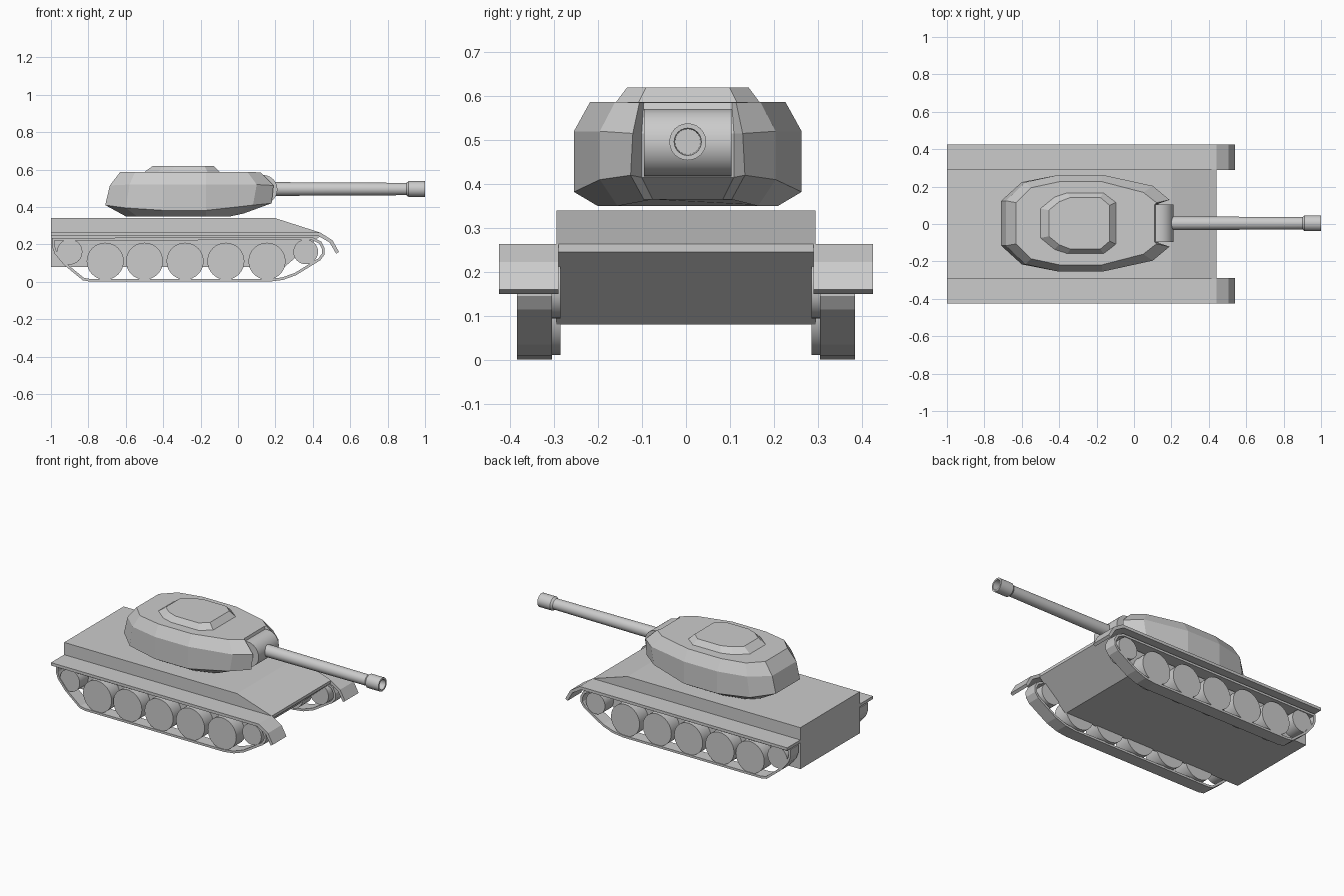
import bpy, bmesh
from math import cos, sin, pi, radians

if "Cube" in bpy.data.objects:
    bpy.data.objects.remove(bpy.data.objects["Cube"])


def add_object(name, bm, smooth=None, recalc=True):
    if recalc:
        bmesh.ops.recalc_face_normals(bm, faces=bm.faces)
    mesh = bpy.data.meshes.new(name)
    bm.to_mesh(mesh)
    bm.free()
    ob = bpy.data.objects.new(name, mesh)
    bpy.context.collection.objects.link(ob)
    if smooth:
        bpy.ops.object.select_all(action='DESELECT')
        ob.select_set(True)
        bpy.context.view_layer.objects.active = ob
        bpy.ops.object.shade_smooth_by_angle(angle=radians(smooth))
    return ob


def loft(name, rings, smooth=None):
    """Skin closed rings of equal length and cap both ends."""
    bm = bmesh.new()
    vs = [[bm.verts.new(p) for p in r] for r in rings]
    n = len(vs[0])
    for a, b in zip(vs, vs[1:]):
        for i in range(n):
            j = (i + 1) % n
            bm.faces.new((a[i], a[j], b[j], b[i]))
    bm.faces.new(vs[0])
    bm.faces.new(vs[-1])
    return add_object(name, bm, smooth)


def prism(name, profile, y0, y1, smooth=None):
    """Extrude an (x, z) profile across y."""
    return loft(name, [[(x, y, z) for x, z in profile] for y in (y0, y1)], smooth)


def circle(x, z, r, n=32):
    return [(x + r * cos(2 * pi * i / n), z + r * sin(2 * pi * i / n)) for i in range(n)]


def mirror_y(ob):
    m = ob.modifiers.new("Mirror", 'MIRROR')
    m.use_axis = (False, True, False)


def sym(half, dy=0.004):
    """Complete a half ring by mirroring it across y."""
    return ([(x, dy + y, z) for x, y, z in half] +
            [(x, dy - y, z) for x, y, z in reversed(half)])


# Hull
prism("hull", [(-1, .08), (.25, .08), (.44, .245), (.44, .263), (.2, .34), (-1, .34)],
      -.295, .295)

# Fenders with turned-down front flaps
mirror_y(prism("fender", [(-1, .245), (.43, .245), (.49, .21), (.525, .15),
                          (.54, .16), (.505, .222), (.44, .263), (-1, .263)], .29, .425))

# Track belts
belt = [(-.995, .235), (-.995, .19), (-.98, .15), (-.93, .09), (-.83, .008), (-.79, .001),
        (.17, .001), (.24, .01), (.31, .035), (.44, .115), (.462, .145), (.463, .18),
        (.445, .215), (.40, .237)]
bm = bmesh.new()
pairs = [(bm.verts.new((x, .305, z)), bm.verts.new((x, .385, z))) for x, z in belt]
for a, b in zip(pairs, pairs[1:] + pairs[:1]):
    bm.faces.new((a[0], a[1], b[1], b[0]))
track = add_object("track", bm, recalc=False)
sol = track.modifiers.new("Solidify", 'SOLIDIFY')
sol.thickness = .014
sol.offset = -1
sol.use_even_offset = True
mirror_y(track)

# Road wheels, rear idler and front sprocket
for i, x in enumerate((-.71, -.5, -.283, -.065, .155)):
    mirror_y(prism(f"road_wheel_{i + 1}", circle(x, .11, .099), .285, .38, 30))
mirror_y(prism("rear_idler", circle(-.9, .16, .068), .285, .38, 30))
mirror_y(prism("front_sprocket", circle(.362, .16, .066), .285, .38, 30))

# Turret shell: bottom, lower edge, upper edge and roof rings
bottom = [(-.6, .12, .35), (-.54, .17, .35), (-.4, .205, .35), (-.17, .205, .35),
          (-.04, .16, .35), (.03, .1, .365), (.03, .08, .365)]
lower = [(-.71, .12, .41), (-.6, .22, .395), (-.4, .259, .382), (-.17, .259, .382),
         (.08, .2, .41), (.18, .13, .42), (.11, .105, .415)]
upper = [(-.685, .12, .515), (-.58, .22, .52), (-.4, .259, .52), (-.17, .259, .52),
         (.1, .2, .52), (.19, .125, .515), (.13, .105, .515)]
roof = [(-.63, .11, .587), (-.55, .19, .587), (-.4, .222, .587), (-.17, .222, .587),
        (.05, .165, .587), (.12, .11, .585), (.11, .1, .585)]
loft("turret", [sym(r) for r in (bottom, lower, upper, roof)])

# Raised roof plate
loft("roof_plate", [
    sym([(-.51, .08, .58), (-.43, .145, .58), (-.36, .168, .58), (-.16, .168, .58),
         (-.09, .115, .58)]),
    sym([(-.455, .07, .62), (-.4, .115, .62), (-.34, .138, .62), (-.18, .138, .62),
         (-.13, .095, .62)])])

# Rounded gun mantlet
prism("mantlet", circle(.134, .494, .077, 24), -.096, .104, 30)

# Gun barrel with hollow muzzle, turned around the x axis
profile = [(.13, .037), (.9, .033), (.912, .042), (1, .042), (1, .031), (.88, .029)]
loft("gun_barrel", [[(x, .004 + y, z) for y, z in circle(0, .496, r, 24)]
                    for x, r in profile], 30)
